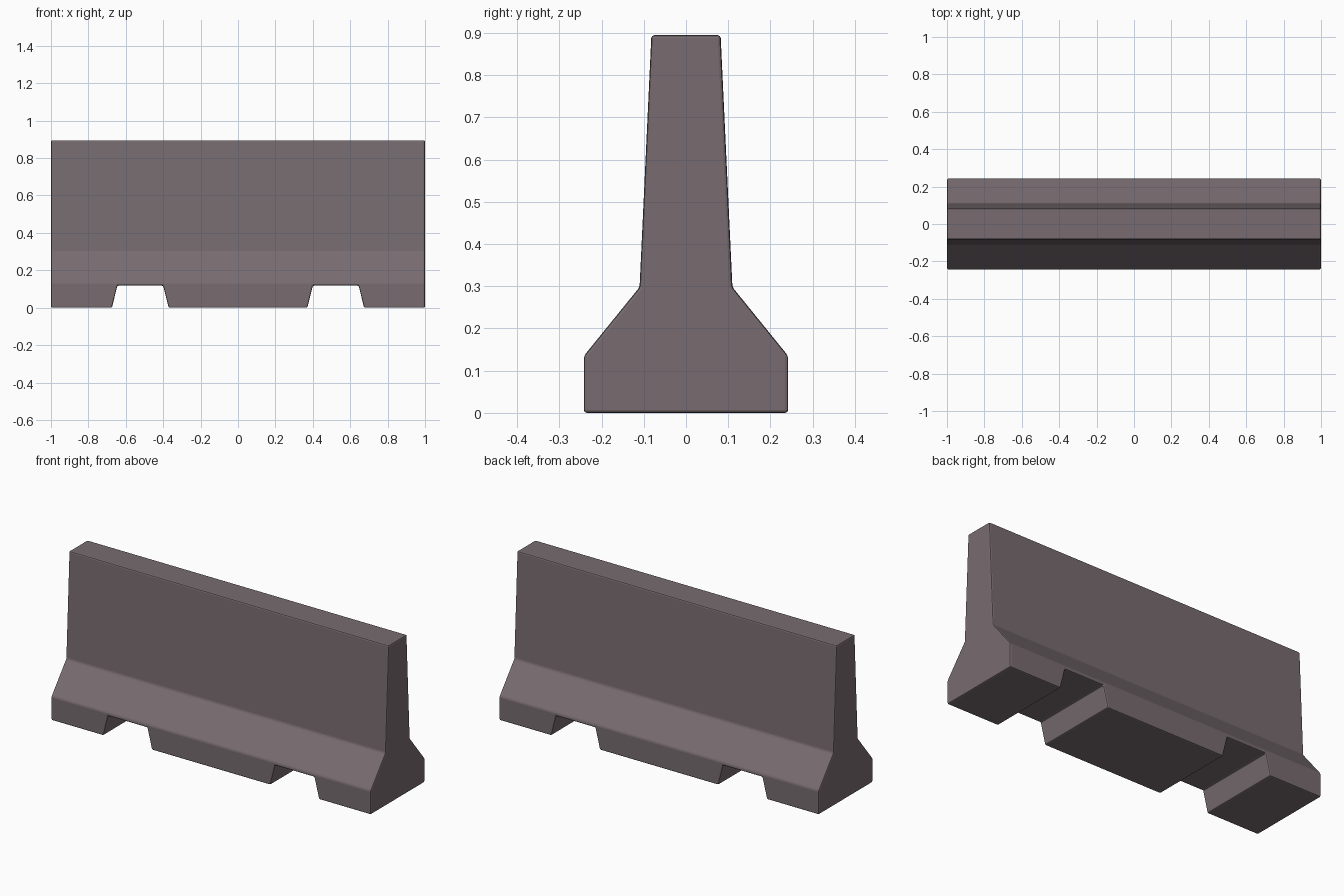
import bpy, bmesh
from mathutils import Vector

if "Cube" in bpy.data.objects:
    bpy.data.objects.remove(bpy.data.objects["Cube"])


def prism(name, points, axis):
    """Extrude a closed outline along the vector 'axis', centred on the origin."""
    bm = bmesh.new()
    face = bm.faces.new([bm.verts.new(Vector(p) - axis / 2) for p in points])
    ext = bmesh.ops.extrude_face_region(bm, geom=[face])
    bmesh.ops.translate(bm, vec=axis, verts=[g for g in ext["geom"] if isinstance(g, bmesh.types.BMVert)])
    bmesh.ops.recalc_face_normals(bm, faces=bm.faces[:])
    mesh = bpy.data.meshes.new(name)
    bm.to_mesh(mesh)
    bm.free()
    obj = bpy.data.objects.new(name, mesh)
    bpy.context.collection.objects.link(obj)
    return obj


concrete = bpy.data.materials.new("warm grey concrete")
concrete.diffuse_color = (0.188, 0.150, 0.162, 1)
concrete.use_nodes = True
concrete.node_tree.nodes["Principled BSDF"].inputs["Base Color"].default_value = concrete.diffuse_color

# Barrier body: mirrored cross-section swept along x
half = [(0.242, 0.0), (0.242, 0.135), (0.11, 0.298), (0.082, 0.895)]
outline = half + [(-y, z) for y, z in reversed(half)]
barrier = prism("barrier_body", [(0, y, z) for y, z in outline], Vector((2, 0, 0)))
barrier.data.materials.append(concrete)

# Two tapered forklift slots through the base
for side, label in ((-1, "left"), (1, "right")):
    slot = [(0.366, -0.02), (0.40, 0.118), (0.645, 0.118), (0.679, -0.02)]
    cutter = prism(label + "_slot_cutter", [(side * x, 0, z) for x, z in slot], Vector((0, 1, 0)))
    cutter.hide_render = True
    cutter.hide_set(True)
    cut = barrier.modifiers.new(label + "_slot", "BOOLEAN")
    cut.operation = "DIFFERENCE"
    cut.solver = "EXACT"
    cut.object = cutter

# Narrow chamfer on every edge
chamfer = barrier.modifiers.new("chamfer", "BEVEL")
chamfer.width = 0.007
chamfer.segments = 2
chamfer.limit_method = "ANGLE"
chamfer.angle_limit = 0.5
